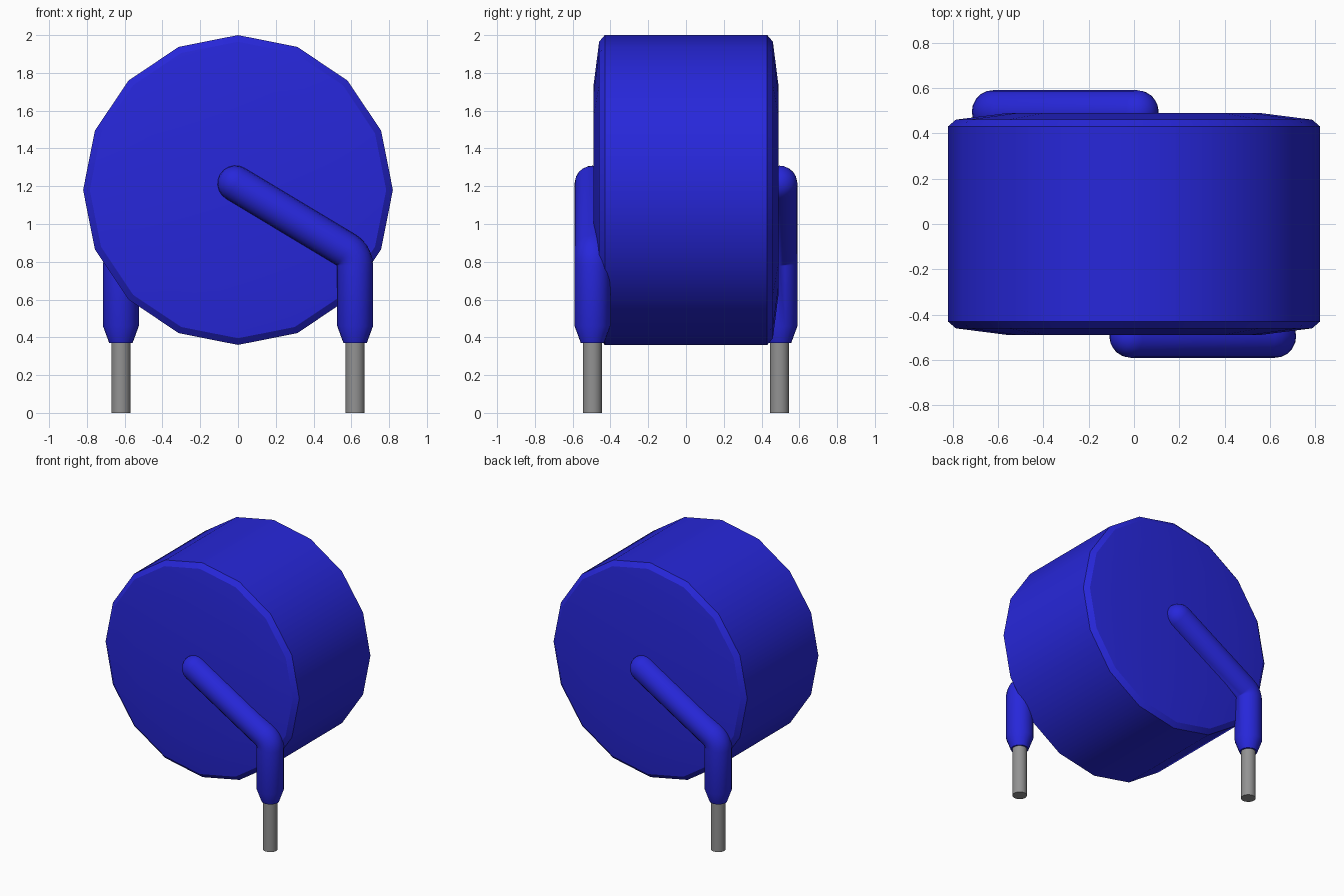
import bpy, bmesh, math
from mathutils import Vector

cube = bpy.data.objects.get("Cube")
if cube:
    bpy.data.objects.remove(cube, do_unlink=True)


def material(name, rgb):
    m = bpy.data.materials.new(name)
    m.use_nodes = True
    m.diffuse_color = (*rgb, 1)
    m.node_tree.nodes["Principled BSDF"].inputs["Base Color"].default_value = (*rgb, 1)
    return m


blue = material("blue coating", (0.02, 0.02, 0.70))
grey = material("grey metal", (0.29, 0.29, 0.29))


def loft(name, rings, sides, mat):
    """Skin circles given as (centre, in-plane axis u, in-plane axis v, radius)."""
    bm = bmesh.new()
    loops = []
    for c, u, v, r in rings:
        angles = [2 * math.pi * i / sides for i in range(sides)]
        loops.append([bm.verts.new(c + r * (math.cos(t) * u + math.sin(t) * v))
                      for t in angles])
    for a, b in zip(loops, loops[1:]):
        for i in range(sides):
            j = (i + 1) % sides
            bm.faces.new((a[i], a[j], b[j], b[i]))
    bm.faces.new(loops[0])
    bm.faces.new(loops[-1])
    bmesh.ops.remove_doubles(bm, verts=bm.verts, dist=0.0005)
    bmesh.ops.recalc_face_normals(bm, faces=bm.faces)
    mesh = bpy.data.meshes.new(name)
    bm.to_mesh(mesh)
    bm.free()
    mesh.materials.append(mat)
    obj = bpy.data.objects.new(name, mesh)
    bpy.context.collection.objects.link(obj)
    bpy.ops.object.select_all(action='DESELECT')
    obj.select_set(True)
    bpy.context.view_layer.objects.active = obj
    bpy.ops.object.shade_smooth_by_angle(angle=math.radians(30))
    return obj


X, Y, Z = Vector((1, 0, 0)), Vector((0, 1, 0)), Vector((0, 0, 1))

# Disc body: sixteen-sided drum with a narrow chamfer and slightly domed ends
half = [(0.43, 0.82), (0.46, 0.785), (0.49, 0.55)]
profile = [(-y, r) for y, r in reversed(half)] + half
loft("disc_body", [(Vector((0, y, 1.18)), X, Z, r) for y, r in profile], 16, blue)

# Coated lead: rounded end, sloping run, tight elbow, straight drop, tapered tip
R, LX, LY = 0.095, 0.62, -0.495
slope = math.radians(31)
pivot = Vector((LX - R, LY, 0.78))          # inner corner of the elbow


def ring(centre, a, r):
    """Circle across a path heading downwards at angle a below +x."""
    return (centre, Vector((math.sin(a), 0, math.cos(a))), Y, r)


def heading(a):
    return Vector((math.cos(a), 0, -math.sin(a)))


start = pivot + R * Vector((math.sin(slope), 0, math.cos(slope))) - 0.685 * heading(slope)
rings = []
for k in range(6):
    t = math.pi / 2 * k / 5
    rings.append(ring(start - R * math.cos(t) * heading(slope), slope,
                      max(R * math.sin(t), 0.0001)))
for k in range(6):
    a = slope + (math.pi / 2 - slope) * k / 5
    rings.append(ring(pivot + R * Vector((math.sin(a), 0, math.cos(a))), a, R))
for z, r in ((0.46, R), (0.37, 0.062)):
    rings.append(ring(Vector((LX, LY, z)), math.pi / 2, r))
coat = loft("front_lead_coating", rings, 20, blue)

# Bare wire below the coating
wire = loft("front_lead_wire",
            [(Vector((LX, LY, z)), X, Y, 0.051) for z in (0, 0.40)], 20, grey)

# Back lead is the front one turned half way round
for src, name in ((coat, "back_lead_coating"), (wire, "back_lead_wire")):
    copy = src.copy()
    copy.name = name
    copy.rotation_euler.z = math.pi
    bpy.context.collection.objects.link(copy)
